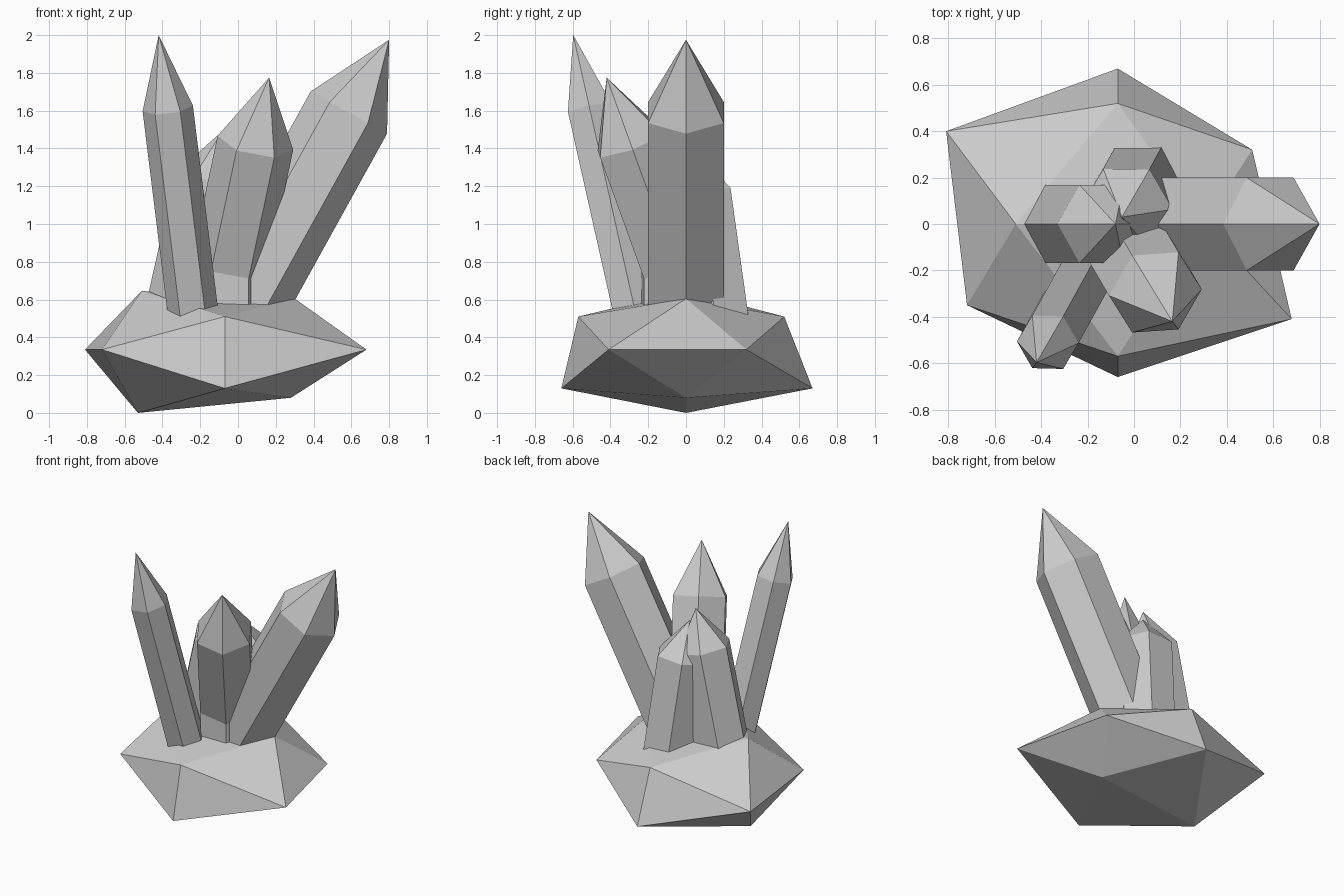
import bpy
import bmesh
from math import cos, sin, tau
from mathutils import Vector

cube = bpy.data.objects.get("Cube")
if cube:
    bpy.data.objects.remove(cube)

# One plain stone colour
stone = bpy.data.materials.new("stone_grey")
stone.use_nodes = True
GREY = (0.6, 0.6, 0.6, 1)
stone.diffuse_color = GREY
stone.node_tree.nodes["Principled BSDF"].inputs["Base Color"].default_value = GREY


def add_object(name, bm):
    """Turn a bmesh into a flat-shaded object."""
    bmesh.ops.recalc_face_normals(bm, faces=bm.faces)
    mesh = bpy.data.meshes.new(name)
    bm.to_mesh(mesh)
    bm.free()
    mesh.materials.append(stone)
    obj = bpy.data.objects.new(name, mesh)
    bpy.context.collection.objects.link(obj)
    return obj


def add_crystal(name, shoulder, tip, radius, foot_z, stem_z=None):
    """Six-sided prism leaning along shoulder->tip, closed by a point.
    Below stem_z, when given, the prism drops straight down."""
    shoulder, tip = Vector(shoulder), Vector(tip)
    axis = (tip - shoulder).normalized()
    across = (Vector((1, 0, 0)) - axis * axis.x).normalized()
    side = axis.cross(across)

    def along(z):
        return shoulder + axis * ((z - shoulder.z) / axis.z)

    if stem_z is None:
        centres = [along(foot_z), shoulder]
    else:
        bend = along(stem_z)
        centres = [Vector((bend.x, bend.y, foot_z)), bend, shoulder]

    bm = bmesh.new()
    rings = []
    for centre in centres:
        angles = [tau * i / 6 for i in range(6)]
        rings.append([bm.verts.new(centre + radius * (across * cos(a) + side * sin(a)))
                      for a in angles])
    bm.faces.new(rings[0])
    for low, high in zip(rings, rings[1:]):
        for i in range(6):
            j = (i + 1) % 6
            bm.faces.new((low[i], low[j], high[j], high[i]))
    apex = bm.verts.new(tip)
    for i in range(6):
        bm.faces.new((rings[-1][i], rings[-1][(i + 1) % 6], apex))
    return add_object(name, bm)


# Rock base: an uneven twenty-sided boulder
corners = [
    (-0.07, -0.66, 0.13), (-0.07, 0.67, 0.13),
    (-0.07, -0.57, 0.51), (-0.07, 0.52, 0.51),
    (-0.81, 0.4, 0.335), (-0.72, -0.35, 0.335),
    (0.51, 0.32, 0.335), (0.68, -0.41, 0.335),
    (0.3, 0, 0.605), (-0.51, 0, 0.645),
    (-0.53, 0, 0), (0.28, 0, 0.08),
]
rock = bmesh.new()
for corner in corners:
    rock.verts.new(corner)
bmesh.ops.convex_hull(rock, input=rock.verts)
add_object("rock_base", rock)

# Crystals fanning out of the rock
add_crystal("large_right_crystal", (0.587, 0, 1.59), (0.8, 0, 1.975), 0.231, 0.45)
add_crystal("slim_front_crystal", (-0.372, -0.51, 1.612), (-0.42, -0.597, 2), 0.134, 0.35)
add_crystal("front_crystal", (0.092, -0.295, 1.43), (0.165, -0.42, 1.775), 0.204, 0.4, 0.79)
add_crystal("back_crystal", (-0.033, 0.065, 1.16), (-0.052, 0.03, 1.41), 0.2, 0.4)
add_crystal("left_crystal", (-0.14, 0, 1.228), (-0.08, 0, 1.494), 0.195, 0.4)
